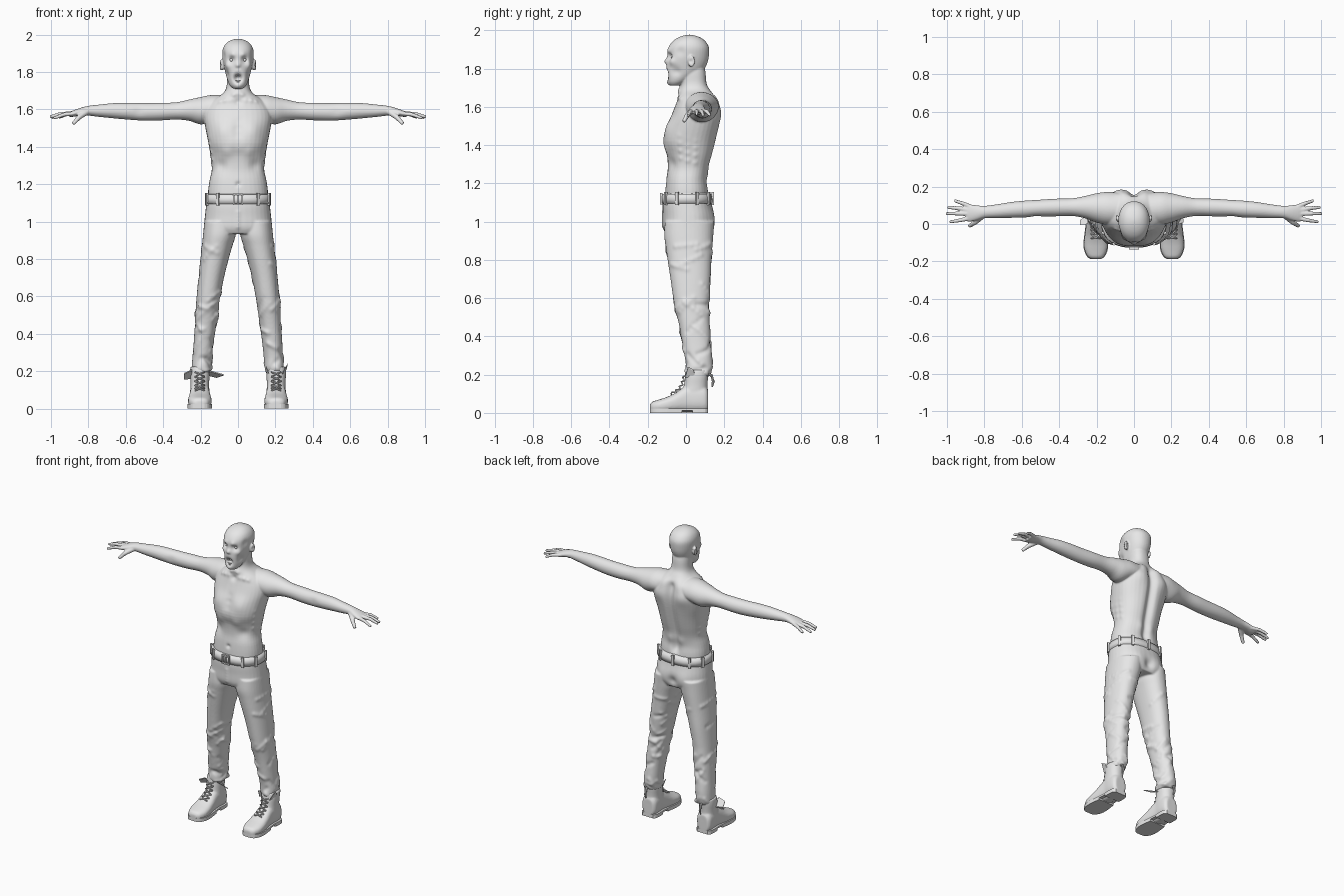
import bpy, bmesh, math, random
from mathutils import Vector, Matrix, kdtree

random.seed(4)
V = Vector
X, Y, Z = V((1, 0, 0)), V((0, 1, 0)), V((0, 0, 1))
grey = bpy.data.materials.new("plain grey")
grey.diffuse_color = (0.8, 0.8, 0.8, 1)


def resample(rows, k=4):
    """Catmull-Rom interpolation of key rows."""
    out = []
    for i in range(len(rows) - 1):
        a, b, c, d = (rows[max(0, min(len(rows) - 1, j))] for j in (i - 1, i, i + 1, i + 2))
        for s in range(k):
            t = s / k
            out.append(tuple(0.5 * (2 * q + (r - p) * t + (2 * p - 5 * q + 4 * r - u) * t * t
                             + (3 * q - p - 3 * r + u) * t ** 3) for p, q, r, u in zip(a, b, c, d)))
    return out + [rows[-1]]


def on_ring(c, u, v, a, b, ang, p):
    f = lambda w: math.copysign(abs(w) ** p, w)
    return c + u * (a * f(math.cos(ang))) + v * (b * f(math.sin(ang)))


def loft(bm, rings):
    vs = [[bm.verts.new(p) for p in r] for r in rings]
    n = len(vs[0])
    for a, b in zip(vs, vs[1:]):
        for i in range(n):
            bm.faces.new((a[i], a[(i + 1) % n], b[(i + 1) % n], b[i]))
    bm.faces.new(vs[0][::-1])
    bm.faces.new(vs[-1])


def ring(c, u, v, a, b, p=1.0, n=36):
    return [on_ring(c, u, v, a, b, 2 * math.pi * i / n, p) for i in range(n)]


def zloft(bm, rows, p=0.9):
    """Rows of (z, x centre, half width, y front, y back)."""
    loft(bm, [ring(V((x, (f + b) / 2, z)), X, Y, max(w, .002), max((b - f) / 2, .002), p)
              for z, x, w, f, b in rows])


def tube(bm, pts, radii, n=12):
    pts = [V(p) for p in pts]
    rings = []
    for i, p in enumerate(pts):
        d = (pts[min(i + 1, len(pts) - 1)] - pts[max(i - 1, 0)]).normalized()
        u = d.cross(Z if abs(d.z) < .9 else X).normalized()
        rings.append(ring(p, u, d.cross(u), radii[i], radii[i], 1, n))
    loft(bm, rings)


def box(bm, c, size, turn=0):
    m = Matrix.Translation(c) @ Matrix.Rotation(turn, 4, 'Z') @ Matrix.Diagonal((*size, 1))
    bmesh.ops.create_cube(bm, size=1, matrix=m)


def finish(name, bm, smooth=True):
    bmesh.ops.recalc_face_normals(bm, faces=bm.faces)
    me = bpy.data.meshes.new(name)
    bm.to_mesh(me)
    bm.free()
    me.materials.append(grey)
    ob = bpy.data.objects.new(name, me)
    bpy.context.collection.objects.link(ob)
    for f in me.polygons:
        f.use_smooth = smooth
    return ob


def organic(name, bm, voxel, dabs=(), its=3):
    """Fuse overlapping parts into one skin, then push it with soft sculpt dabs."""
    ob = finish(name, bm)
    m = ob.modifiers.new("fuse", 'REMESH')
    m.mode, m.voxel_size = 'VOXEL', voxel
    s = ob.modifiers.new("relax", 'SMOOTH')
    s.factor, s.iterations = 0.5, its
    me = bpy.data.meshes.new_from_object(ob.evaluated_get(bpy.context.evaluated_depsgraph_get()))
    ob.modifiers.clear()
    ob.data = me
    kd = kdtree.KDTree(len(me.vertices))
    for v in me.vertices:
        kd.insert(v.co, v.index)
    kd.balance()
    for c, r, push in dabs:
        for co, i, d in kd.find_range(V(c), 2.3 * r):
            me.vertices[i].co += V(push) * math.exp(-(d / r) ** 2)
    if not me.materials:
        me.materials.append(grey)
    for f in me.polygons:
        f.use_smooth = True
        f.material_index = 0
    return ob


# ---- bare upper body: torso, neck, head, arms and hands
bm = bmesh.new()
zloft(bm, resample([(z, 0, w, f, b) for z, w, f, b in (
    (1.08, .160, -.11, .12), (1.16, .160, -.108, .118), (1.22, .152, -.103, .111), (1.28, .140, -.095, .12),
    (1.35, .146, -.10, .14), (1.42, .158, -.12, .158), (1.50, .174, -.098, .175), (1.56, .182, -.074, .178),
    (1.61, .17, -.055, .17), (1.65, .135, -.042, .152), (1.685, .082, -.034, .128), (1.72, .062, -.025, .108),
    (1.78, .058, -.025, .102), (1.84, .05, 0, .09))]), .86)
zloft(bm, resample([(z, 0, w, f, b) for z, w, f, b in (
    (1.712, .028, -.085, -.03), (1.73, .045, -.096, .0), (1.76, .058, -.103, .05), (1.79, .066, -.105, .09),
    (1.83, .075, -.102, .112), (1.87, .082, -.099, .12), (1.91, .084, -.092, .12), (1.94, .074, -.072, .104),
    (1.96, .056, -.045, .08), (1.972, .033, -.015, .05), (1.977, .008, .01, .025))]), .93)
ARM = resample([(.04, .075, 1.62, .07, .055), (.14, .082, 1.605, .085, .072), (.20, .086, 1.593, .078, .073),
                (.26, .09, 1.596, .06, .057), (.33, .09, 1.592, .047, .046), (.42, .088, 1.588, .047, .047),
                (.50, .085, 1.587, .045, .047), (.58, .08, 1.590, .045, .045), (.66, .075, 1.593, .042, .041),
                (.74, .068, 1.593, .036, .033), (.80, .064, 1.593, .033, .026), (.84, .06, 1.588, .04, .021),
                (.88, .058, 1.578, .046, .017), (.90, .06, 1.573, .042, .013)])
FINGERS = (((.86, .088, 1.58), (.915, .11, 1.575), (.96, .125, 1.556)),
           ((.87, .072, 1.58), (.94, .084, 1.574), (.998, .089, 1.556)),
           ((.87, .054, 1.58), (.95, .056, 1.576), (1.006, .056, 1.56)),
           ((.86, .034, 1.58), (.93, .02, 1.573), (.985, .011, 1.553)),
           ((.81, .042, 1.585), (.85, .008, 1.558), (.882, -.012, 1.523)))
for s in (1, -1):
    loft(bm, [ring(V((s * x, y, z)), Y, Z, a, b) for x, y, z, a, b in ARM])
    for k, f in enumerate(FINGERS):
        r = .0135 if k == 4 else .0108
        tube(bm, [(s * x, y, z) for x, y, z in f], (r * 1.15, r, r * .75))
    # ears
    loft(bm, [ring(V((s * x, .022 + k, 1.838)), Y, Z, a, b) for x, k, a, b in
              ((.07, 0, .012, .022), (.088, .006, .018, .03), (.096, .01, .014, .026))])
dabs = [((0, -.104, 1.838), .015, (0, -.012, 0)), ((0, -.1, 1.768), .021, (0, .032, 0)),
        ((0, -.1, 1.722), .018, (0, -.006, -.002)), ((0, -.1, 1.20), .013, (0, .010, 0)),
        ((0, -.035, 1.69), .02, (0, -.008, 0)), ((0, -.05, 1.64), .018, (0, .010, 0))]
dabs += [((0, .17 - .05 * max(0, (1.5 - z) / .3), z), .028, (0, -.016, 0))
         for z in [1.18 + .03 * i for i in range(16)]]          # spine groove
dabs += [((0, -.10, z), .022, (0, .006, 0)) for z in (1.42, 1.46, 1.5, 1.54)]  # breastbone
for s in (1, -1):
    dabs += [((s * .033, -.088, 1.865), .019, (0, .019, 0)), ((s * .03, -.097, 1.893), .018, (0, -.008, 0)),
             ((s * .008, -.11, 1.822), .007, (0, .010, 0)), ((s * .055, -.068, 1.835), .02, (s * .005, -.007, 0)),
             ((s * .055, -.05, 1.785), .024, (-s * .008, .004, 0)), ((s * .08, -.03, 1.89), .025, (-s * .006, 0, 0)),
             ((s * .093, .024, 1.838), .01, (-s * .006, 0, 0)),
             ((s * .09, .165, 1.57), .055, (0, .014, 0)), ((s * .06, .15, 1.64), .035, (0, .008, .004)),
             ((s * .08, -.09, 1.49), .05, (0, -.012, 0)), ((s * .035, .11, 1.25), .03, (0, .006, 0)),
             ((s * .06, -.10, 1.37), .03, (0, -.006, 0)), ((s * .09, -.07, 1.30), .035, (-s * .004, .010, 0)),
             ((s * .025, -.035, 1.68), .014, (0, -.006, 0)), ((s * .53, .03, 1.59), .03, (0, .004, 0))]
    dabs += [((s * x, -.03, 1.645), .014, (0, -.007, .003)) for x in (.04, .07, .10, .13, .16)]  # collar bone
    dabs += [((s * .14, -.03 + .04 * j, 1.33 + .04 * i - .012 * j), .014, (s * .004, -.001, 0))
             for i in range(4) for j in range(3)]               # ribs
organic("upper_body", bm, .005, dabs)

# ---- eyes and teeth
bm = bmesh.new()
for s in (1, -1):
    bmesh.ops.create_uvsphere(bm, u_segments=16, v_segments=10, radius=.013,
                              matrix=Matrix.Translation((s * .033, -.066, 1.865)))
finish("eyes", bm)
bm = bmesh.new()
for i in range(-2, 3):
    for z in (1.784, 1.750):
        box(bm, (i * .0075, -.09 + i * i * .0015, z), (.0065, .008, .012))
finish("teeth", bm, False)

# ---- trousers
PELVIS = ((1.15, 0, .163, -.112, .124), (1.09, 0, .170, -.122, .135), (1.03, 0, .177, -.121, .147),
          (.97, 0, .182, -.12, .146), (.935, 0, .182, -.105, .13))
LEG = resample([(z, (a + b) / 2, (b - a) / 2, f, k) for z, a, b, f, k in (
    (1.0, .01, .18, -.11, .14), (.93, .012, .187, -.114, .142), (.87, .03, .193, -.106, .138),
    (.80, .05, .201, -.096, .133), (.70, .075, .212, -.081, .129), (.60, .094, .221, -.067, .123),
    (.55, .102, .225, -.058, .121), (.45, .116, .231, -.034, .126), (.35, .13, .237, -.017, .132),
    (.27, .138, .244, -.003, .138), (.215, .143, .247, -.004, .132), (.19, .15, .24, .01, .12))])
bm = bmesh.new()
zloft(bm, resample(PELVIS), .86)
dabs = []
for s in (1, -1):
    zloft(bm, [(z, s * x, w, f, b) for z, x, w, f, b in LEG])
    dabs += [((s * .08, .145, 1.0), .05, (0, .008, 0)), ((0, .15, .98), .03, (0, -.008, 0))]
    for i in range(46):                                         # cloth folds
        z, x, w, f, b = random.choice(LEG[8:] + LEG[22:])
        ang, slope, amp = random.uniform(0, 6.28), random.uniform(-.02, .02), random.choice((-.004, .004))
        for j in range(5):
            a = ang + j * .22
            p = on_ring(V((s * x, (f + b) / 2, z + slope * j)), X, Y, w, (b - f) / 2, a, .9)
            dabs.append((p, .014, (amp * math.cos(a), amp * math.sin(a), 0)))
dabs += [((0, -.12, z), .012, (0, -.004, 0)) for z in (.97, .99, 1.01, 1.03, 1.05)]  # fly
organic("trousers", bm, .006, dabs)

# ---- belt with loops and buckle
bm = bmesh.new()
zloft(bm, [(1.095, 0, .175, -.128, .14), (1.12, 0, .174, -.127, .138), (1.145, 0, .171, -.124, .133)], .86)
finish("belt", bm).data.shade_smooth()
bm = bmesh.new()
for deg in (20, 55, 90, 125, 160, 200, 235, 305, 340):
    a = math.radians(deg)
    p = on_ring(V((0, .006, 1.12)), X, Y, .175, .134, a, .86)
    box(bm, p, (.012, .016, .068), math.atan2(p.y / .134 ** 2, p.x / .175 ** 2))
finish("belt_loops", bm, False)
bm = bmesh.new()
for x, z, w, h in ((-.024, 1.12, .008, .056), (.024, 1.12, .008, .056), (0, 1.146, .056, .008),
                   (0, 1.094, .056, .008), (0, 1.12, .008, .05)):
    box(bm, (x, -.13, z), (w, .014, h))
finish("belt_buckle", bm, False)

# ---- boots
FOOT = resample([(-.188, .022, .012, .042), (-.176, .043, .004, .058), (-.14, .06, .003, .07), (-.10, .063, .003, .083),
                 (-.06, .059, .003, .102), (-.02, .054, .003, .13), (.02, .051, .003, .15), (.06, .053, .003, .15),
                 (.10, .05, .003, .14), (.116, .036, .01, .12)], 3)
SHAFT = resample([(.08, 0, .051, -.03, .114), (.14, 0, .05, -.012, .112), (.19, 0, .053, -.004, .116),
                  (.225, 0, .05, .002, .118)], 3)
for s, side in ((1, "left"), (-1, "right")):
    cx = s * .204
    bm = bmesh.new()
    loft(bm, [ring(V((cx, y, (a + b) / 2)), X, Z, w, (b - a) / 2, .78) for y, w, a, b in FOOT])
    zloft(bm, [(z, cx, w, f, b) for z, _, w, f, b in SHAFT])
    organic(side + "_boot", bm, .006)
    # sole and heel
    bm = bmesh.new()
    for lo, hi, z0, z1 in ((-.19, .12, .012, .024), (-.188, -.02, 0, .014), (.03, .119, 0, .014)):
        rows = [(y, w + .003) for y, w, _, _ in FOOT if lo <= y <= hi]
        loft(bm, [[V((cx + k * w, y, z)) for k, z in ((-1, z0), (1, z0), (1, z1), (-1, z1))] for y, w in rows])
    finish(side + "_sole", bm, False)
    # crossed laces
    bm = bmesh.new()
    path = [(-.082, .097), (-.058, .108), (-.036, .124), (-.022, .146), (-.014, .17), (-.009, .195)]
    for (y0, z0), (y1, z1) in zip(path, path[1:]):
        for k in (1, -1):
            tube(bm, [(cx - k * .026, y0 + .006, z0), (cx, (y0 + y1) / 2 - .006, (z0 + z1) / 2 + .004),
                      (cx + k * .026, y1 + .006, z1)], (.004,) * 3, 8)
    finish(side + "_laces", bm)
    # pull tab and loose flaps at the boot top
    bm = bmesh.new()
    tube(bm, [(cx, .112, .205), (cx, .135, .195), (cx, .143, .165), (cx, .136, .135)], (.006, .008, .008, .004), 8)
    if s < 0:
        flaps = (((-.245, .0, .205), (-.245, .05, .16), (-.29, .02, .155), (-.288, -.005, .185)),
                 ((-.155, .0, .20), (-.155, .05, .175), (-.115, .03, .165), (-.076, .0, .178)))
    else:
        flaps = (((.235, -.004, .185), (.25, .05, .18), (.262, .04, .22), (.266, .01, .236)),
                 ((.165, -.006, .19), (.155, .04, .18), (.148, .03, .21), (.15, .0, .222)))
    for f in flaps:
        loft(bm, [[V(p) + V((0, 0, d)) for p in f] for d in (0, .006)])
    finish(side + "_flaps", bm, False)
